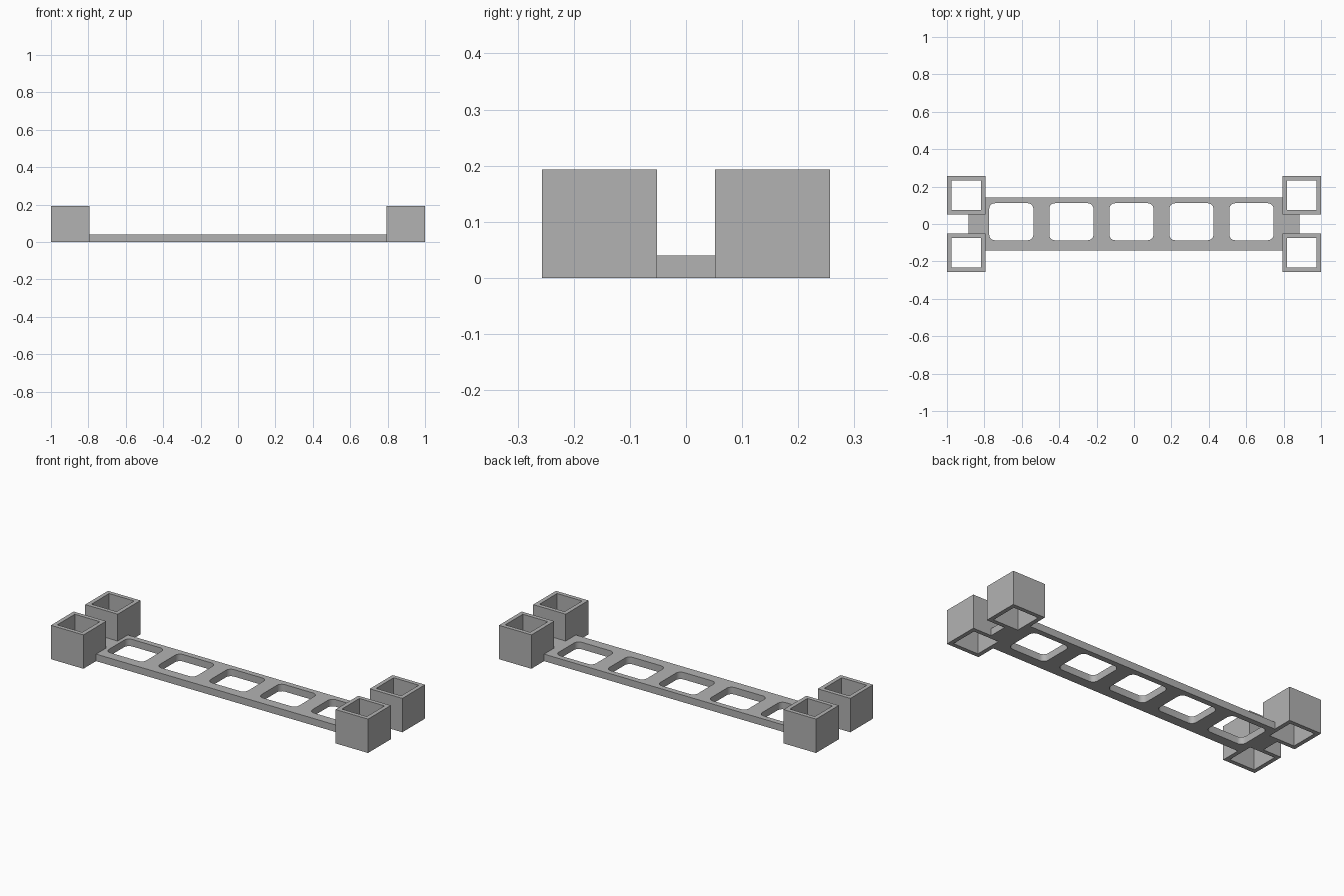
import bpy
import bmesh
from math import cos, sin, pi

cube = bpy.data.objects.get("Cube")
if cube:
    bpy.data.objects.remove(cube, do_unlink=True)

grey = bpy.data.materials.new("plain grey")
grey.use_nodes = True
colour = (0.448, 0.448, 0.448, 1)
grey.diffuse_color = colour
grey.node_tree.nodes["Principled BSDF"].inputs["Base Color"].default_value = colour


def rectangle(cx, cy, width, depth, radius=0, steps=6):
    """Outline of a rectangle, with rounded corners if a radius is given."""
    points = []
    for i, (sx, sy) in enumerate([(1, 1), (-1, 1), (-1, -1), (1, -1)]):
        x = cx + sx * (width / 2 - radius)
        y = cy + sy * (depth / 2 - radius)
        if not radius:
            points.append((x, y))
            continue
        for s in range(steps + 1):
            a = (i + s / steps) * pi / 2
            points.append((x + radius * cos(a), y + radius * sin(a)))
    return points


def extrude_outlines(name, outlines, height):
    """Solid standing on the ground; inner outlines become through holes."""
    curve = bpy.data.curves.new(name, "CURVE")
    curve.dimensions = "2D"
    curve.fill_mode = "BOTH"
    curve.extrude = height / 2
    for outline in outlines:
        spline = curve.splines.new("POLY")
        spline.points.add(len(outline) - 1)
        for point, (x, y) in zip(spline.points, outline):
            point.co = (x, y, 0, 1)
        spline.use_cyclic_u = True
    helper = bpy.data.objects.new(name + " outline", curve)
    bpy.context.collection.objects.link(helper)
    bpy.context.view_layer.update()
    graph = bpy.context.evaluated_depsgraph_get()
    mesh = bpy.data.meshes.new_from_object(helper.evaluated_get(graph))
    bpy.data.objects.remove(helper, do_unlink=True)
    bpy.data.curves.remove(curve)

    bm = bmesh.new()
    bm.from_mesh(mesh)
    bmesh.ops.remove_doubles(bm, verts=bm.verts, dist=0.0001)
    bmesh.ops.recalc_face_normals(bm, faces=bm.faces)
    bmesh.ops.translate(bm, verts=bm.verts, vec=(0, 0, height / 2))
    for face in bm.faces:
        face.smooth = False
    bm.to_mesh(mesh)
    bm.free()
    mesh.materials.clear()
    mesh.materials.append(grey)
    mesh.name = name
    obj = bpy.data.objects.new(name, mesh)
    bpy.context.collection.objects.link(obj)
    return obj


# Square sockets, open at top and bottom, at the four corners
SOCKET, OPENING, HEIGHT = 0.205, 0.158, 0.193
X, Y = 1 - SOCKET / 2, 0.257 - SOCKET / 2
for side, sx in (("left", 1), ("right", -1)):
    for end, sy in (("front", -1), ("back", 1)):
        extrude_outlines(f"{end}_{side}_socket", [
            rectangle(sx * X, sy * Y, SOCKET, SOCKET),
            rectangle(sx * X, sy * Y, OPENING, OPENING)], HEIGHT)

# Flat connecting bar, with a narrow tongue between each pair of sockets
inner, tip = 1 - SOCKET, 0.885
half, neck = 0.143, 0.052
quarter = [(tip, neck), (inner, neck), (inner, half)]
upper = quarter + [(-x, y) for x, y in reversed(quarter)]
bar = upper + [(x, -y) for x, y in reversed(upper)]

# Row of five rounded windows
windows = [rectangle(-0.014 + 0.321 * i, 0.012, 0.236, 0.198, 0.03)
           for i in range(-2, 3)]
plate = extrude_outlines("connecting_bar", [bar] + windows, 0.04)
bpy.ops.object.select_all(action="DESELECT")
plate.select_set(True)
bpy.context.view_layer.objects.active = plate
bpy.ops.object.shade_smooth_by_angle()
